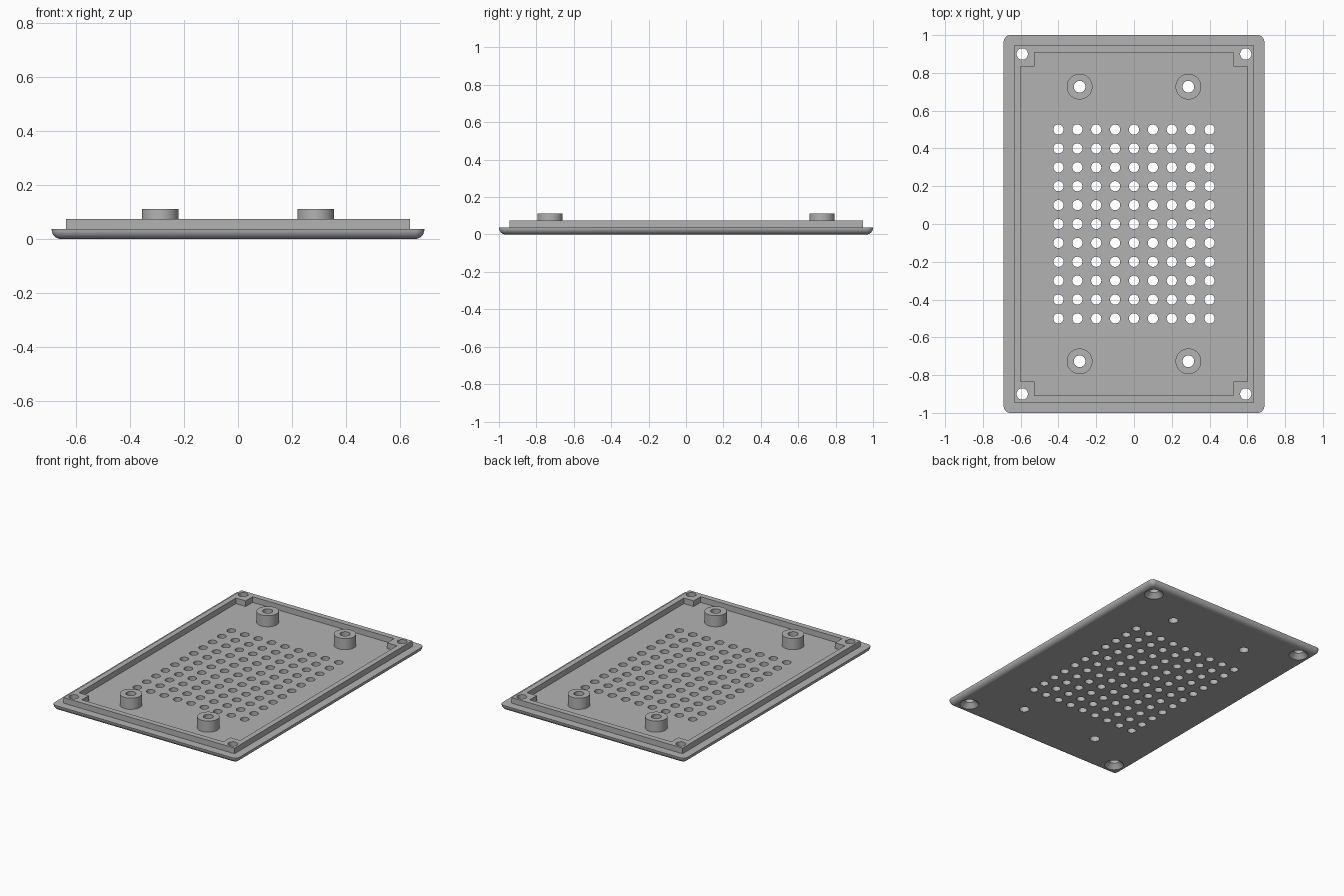
import bpy, bmesh, math
from mathutils import Matrix

if "Cube" in bpy.data.objects:
    bpy.data.objects.remove(bpy.data.objects["Cube"])

grey = bpy.data.materials.new("plain grey")
grey.diffuse_color = (0.45, 0.45, 0.45, 1)
grey.use_nodes = True
grey.node_tree.nodes["Principled BSDF"].inputs["Base Color"].default_value = grey.diffuse_color

FLOOR, RIM_TOP, BOSS_TOP = 0.037, 0.075, 0.112
SIGNS = [(sx, sy) for sx in (-1, 1) for sy in (-1, 1)]
BOSSES = [(sx * 0.288, sy * 0.727) for sx, sy in SIGNS]
SCREWS = [(sx * 0.592, sy * 0.90) for sx, sy in SIGNS]


def finish(name, bm):
    bmesh.ops.recalc_face_normals(bm, faces=bm.faces)
    mesh = bpy.data.meshes.new(name)
    bm.to_mesh(mesh)
    bm.free()
    mesh.materials.append(grey)
    obj = bpy.data.objects.new(name, mesh)
    bpy.context.collection.objects.link(obj)
    return obj


def prism(bm, points, z0, z1):
    face = bm.faces.new([bm.verts.new((x, y, z0)) for x, y in points])
    ext = bmesh.ops.extrude_face_region(bm, geom=[face])
    verts = [g for g in ext["geom"] if isinstance(g, bmesh.types.BMVert)]
    bmesh.ops.translate(bm, verts=verts, vec=(0, 0, z1 - z0))


def cylinder(bm, x, y, r0, r1, z0, z1, sides=32):
    bmesh.ops.create_cone(bm, cap_ends=True, segments=sides, radius1=r0, radius2=r1,
                          depth=z1 - z0, matrix=Matrix.Translation((x, y, (z0 + z1) / 2)))


def rect(x, y):
    return [(-x, -y), (x, -y), (x, y), (-x, y)]


def boolean(target, cutter, operation):
    mod = target.modifiers.new(cutter.name, "BOOLEAN")
    mod.object, mod.operation, mod.solver = cutter, operation, "EXACT"
    bpy.context.view_layer.objects.active = target
    bpy.ops.object.modifier_apply(modifier=mod.name)
    bpy.data.objects.remove(cutter)


# Base plate: rounded corners and rounded lower edge
bm = bmesh.new()
R, N = 0.036, 8
rings = []
for i in range(N + 1):
    a = math.pi / 2 * i / N
    inset, z = R * (1 - math.sin(a)), R * (1 - math.cos(a))
    r = max(R - inset, 0.002)
    ring = []
    for k, (sx, sy) in enumerate([(1, 1), (-1, 1), (-1, -1), (1, -1)]):
        for j in range(N + 1):
            t = math.pi / 2 * (k + j / N)
            ring.append(bm.verts.new((sx * (0.69 - R) + r * math.cos(t),
                                      sy * (1 - R) + r * math.sin(t), z)))
    rings.append(ring)
for v in rings[-1]:
    v.co.z = FLOOR
for lo, hi in zip(rings, rings[1:]):
    n = len(lo)
    for i in range(n):
        bm.faces.new((lo[i], lo[(i + 1) % n], hi[(i + 1) % n], hi[i]))
bm.faces.new(rings[0])
bm.faces.new(rings[-1])
lid = finish("lid_plate", bm)

# Raised rim with square corner posts
bm = bmesh.new()
prism(bm, rect(0.636, 0.945), 0.02, RIM_TOP)
boolean(lid, finish("rim", bm), "UNION")
bm = bmesh.new()
ix, iy, px, py = 0.60, 0.908, 0.527, 0.834
prism(bm, [(-px, -iy), (px, -iy), (px, -py), (ix, -py), (ix, py), (px, py),
           (px, iy), (-px, iy), (-px, py), (-ix, py), (-ix, -py), (-px, -py)], FLOOR, 0.2)
boolean(lid, finish("pocket", bm), "DIFFERENCE")

# Mounting bosses
bm = bmesh.new()
for x, y in BOSSES:
    cylinder(bm, x, y, 0.068, 0.068, 0.02, BOSS_TOP, 48)
boolean(lid, finish("bosses", bm), "UNION")

# Vent grid and boss bores
bm = bmesh.new()
for i in range(-4, 5):
    for j in range(-5, 6):
        cylinder(bm, i * 0.1, j * 0.1, 0.027, 0.027, -0.1, 0.2, 24)
for x, y in BOSSES:
    cylinder(bm, x, y, 0.031, 0.031, -0.1, 0.2)
for x, y in SCREWS:
    cylinder(bm, x, y, 0.03, 0.03, -0.1, 0.2)
boolean(lid, finish("bores", bm), "DIFFERENCE")

# Countersinks under the corner screw holes
bm = bmesh.new()
for x, y in SCREWS:
    cylinder(bm, x, y, 0.07, 0.03, -0.01, 0.03)
boolean(lid, finish("countersinks", bm), "DIFFERENCE")

# Smooth curved walls, keep hard edges
bpy.ops.object.select_all(action="DESELECT")
lid.select_set(True)
bpy.context.view_layer.objects.active = lid
bpy.ops.object.shade_smooth_by_angle(angle=math.radians(30))
